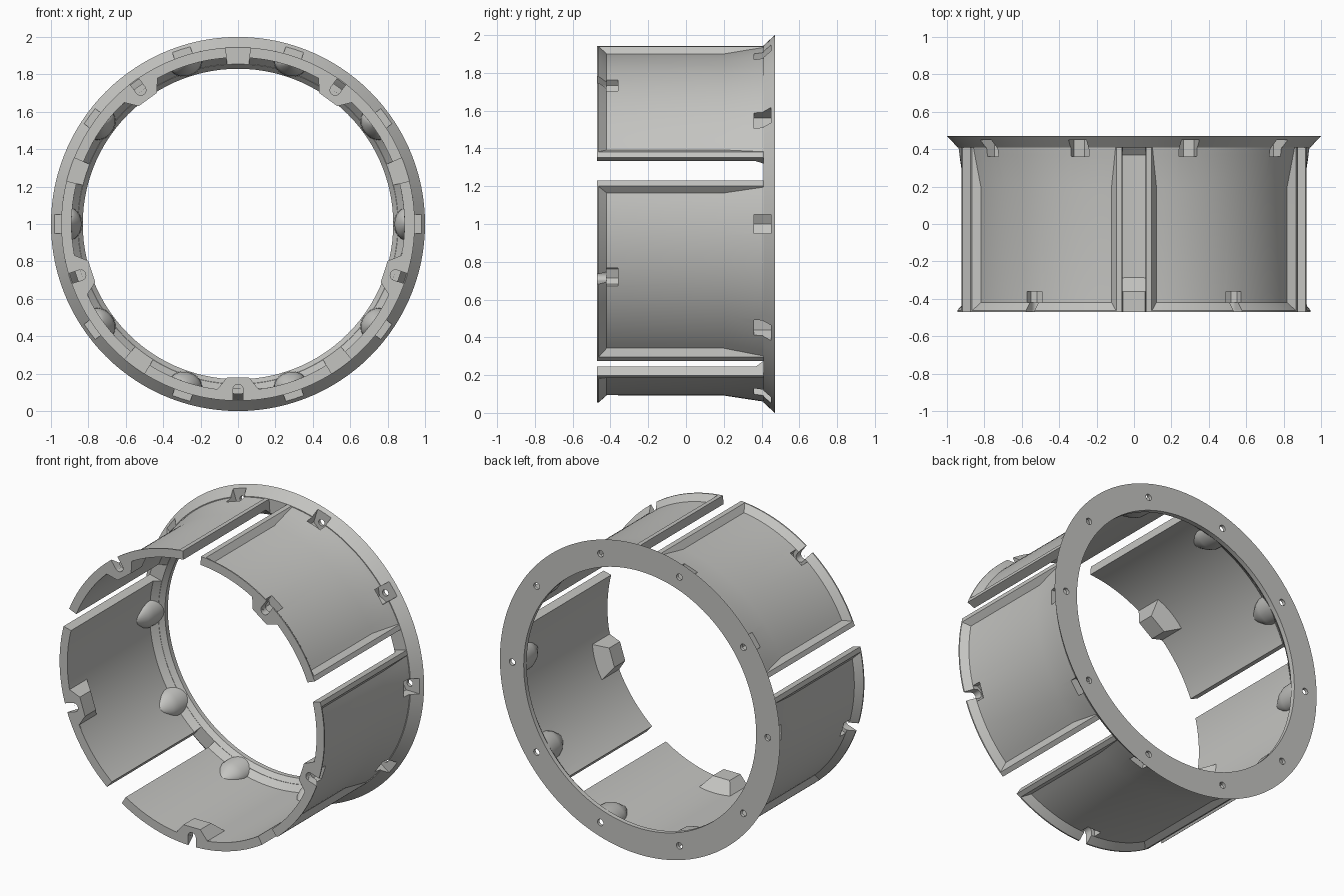
import bpy, bmesh, math
from math import radians, sin, cos, pi

if "Cube" in bpy.data.objects:
    bpy.data.objects.remove(bpy.data.objects["Cube"])

grey = bpy.data.materials.new("light_grey")
grey.diffuse_color = (0.55, 0.55, 0.53, 1)
grey.use_nodes = True
grey.node_tree.nodes["Principled BSDF"].inputs["Base Color"].default_value = grey.diffuse_color


def local(a, r, t, y):
    """Point at angle a round the ring: radius r, sideways t, depth y."""
    return (r * cos(a) - t * sin(a), y, 1 + r * sin(a) + t * cos(a))


def polar(a, r, y):
    return (r * cos(a), y, 1 + r * sin(a))


def make(name, bm, helper=False):
    bmesh.ops.recalc_face_normals(bm, faces=bm.faces)
    me = bpy.data.meshes.new(name)
    bm.to_mesh(me)
    bm.free()
    me.materials.append(grey)
    ob = bpy.data.objects.new(name, me)
    bpy.context.collection.objects.link(ob)
    ob.hide_render = helper
    return ob


def loft(name, rings, closed=False, helper=False):
    """Skin a list of equal point loops; cap the ends unless closed."""
    bm = bmesh.new()
    vs = [[bm.verts.new(p) for p in ring] for ring in rings]
    n = len(vs[0])
    for i in range(len(vs) if closed else len(vs) - 1):
        a, b = vs[i], vs[(i + 1) % len(vs)]
        for j in range(n):
            k = (j + 1) % n
            bm.faces.new((a[j], a[k], b[k], b[j]))
    if not closed:
        bm.faces.new(vs[0])
        bm.faces.new(vs[-1])
    return make(name, bm, helper)


def prism(name, a, outline, y0, y1):
    """Cutter: (r, t) outline pushed along y."""
    return loft(name, [[local(a, r, t, y) for r, t in outline] for y in (y0, y1)], helper=True)


def finish(ob, cutters):
    """Apply the cuts and smooth the curved faces."""
    for c in cutters:
        m = ob.modifiers.new("cut", "BOOLEAN")
        m.operation, m.solver, m.object = "DIFFERENCE", "EXACT", c
    if cutters:
        dg = bpy.context.evaluated_depsgraph_get()
        me = bpy.data.meshes.new_from_object(ob.evaluated_get(dg))
        ob.modifiers.clear()
        ob.data = me
    ob.data.shade_smooth()
    ob.data.set_sharp_from_angle(angle=radians(20))


HALF = 0.945 * radians(36) - 0.065   # half arc length of a wall panel
# rows of a panel: depth, outer radius of recess, inner radius, recess half width
ROWS = [(-0.47, 0.945, 0.89, HALF - 0.032),
        (-0.462, 0.945, 0.89, HALF - 0.032),
        (-0.42, 0.908, 0.89, HALF - 0.06),
        (0.20, 0.908, 0.89, HALF - 0.06),
        (0.37, 0.934, 0.89, HALF - 0.039),
        (0.412, 0.940, 0.855, HALF - 0.034)]


def wall_panel(name, a):
    """Curved wall with raised side ribs and a recessed outer face."""
    rings = []
    for y, ro, ri, lim in ROWS:
        inner = [(lim * (i / 12 - 1), ro) for i in range(25)]
        cols = [(-HALF, 0.945), (-HALF + 0.03, 0.945)] + inner \
            + [(HALF - 0.03, 0.945), (HALF, 0.945)]
        rings.append([polar(a + s / 0.945, r, y) for s, r in cols]
                     + [polar(a + s / 0.945, ri, y) for s, r in reversed(cols)])
    # quads for both ends, so the caps follow the curve
    bm = bmesh.new()
    vs = [[bm.verts.new(p) for p in ring] for ring in rings]
    n = len(vs[0])
    for p, q in zip(vs, vs[1:]):
        for j in range(n):
            k = (j + 1) % n
            bm.faces.new((p[j], p[k], q[k], q[j]))
    for ring in (vs[0], vs[-1]):
        for j in range(n // 2 - 1):
            bm.faces.new((ring[j], ring[j + 1], ring[n - 2 - j], ring[n - 1 - j]))
    return make(name, bm)


def outer_swell(name, a):
    """Half-round raised pad on the outside of a panel."""
    def outline(rad):
        pts = [(rad, -0.468)] + [(rad * cos(pi * i / 20), -0.43 + rad * sin(pi * i / 20))
                                 for i in range(21)] + [(-rad, -0.468)]
        return pts
    rings = []
    for r, rad, k in ((0.9, 0.2, 0.05), (0.9, 0.2, 0.5), (0.9, 0.2, 1), (0.908, 0.2, 1),
                      (0.942, 0.12, 1), (0.942, 0.12, 0.5), (0.942, 0.12, 0.05)):
        rings.append([polar(a + t * k / r, r, y) for t, y in outline(rad)])
    return loft(name, rings)


# Flange ring at the back
SECTION = [(0.83, 0.47), (1.0, 0.47), (0.945, 0.41), (0.855, 0.41), (0.83, 0.44)]
flange = loft("flange", [[polar(2 * pi * i / 120, r, y) for r, y in SECTION]
                         for i in range(120)], closed=True)

# Cutters for the flange: nut pocket and screw hole every 36 degrees
rear_cuts = []
for k in range(10):
    a = radians(36 * k)
    pocket = prism("pocket_cutter", a, [(1.05, 0.05), (0.885, 0.05), (0.86, 0),
                                        (0.885, -0.05), (1.05, -0.05)], 0.36, 0.45)
    hole = prism("hole_cutter", a, [(0.912 + 0.021 * cos(pi * i / 8), 0.021 * sin(pi * i / 8))
                                    for i in range(16)], 0.40, 0.5)
    rear_cuts.append((pocket, hole))

# Inner cone housings around the flange pockets
for k in range(10):
    a = radians(36 * k)
    rings = []
    for y, w, d in ((0.455, 0.09, 0.06), (0.34, 0.085, 0.056),
                    (0.30, 0.068, 0.043), (0.25, 0.03, 0.012), (0.235, 0.008, 0.002)):
        rings.append([local(a, 0.893 - d * sin(pi * i / 12) ** 1.2 if 0 < i < 12 else 0.893,
                            w * cos(pi * i / 12), y) for i in range(13)])
    finish(loft("cone_housing", rings), rear_cuts[k])

# Five wall panels with their front screw mounts
for k in range(5):
    a = radians(-90 + 72 * k)
    slot = prism("slot_cutter", a, [(1.05, 0.028), (0.885, 0.028)]
                 + [(0.885 - 0.028 * sin(pi * i / 10), 0.028 * cos(pi * i / 10))
                    for i in range(1, 10)]
                 + [(0.885, -0.028), (1.05, -0.028)], -0.5, -0.40)
    nut = prism("nut_cutter", a, [(1.05, 0.05), (0.87, 0.05), (0.85, 0.025),
                                  (0.85, -0.025), (0.87, -0.05), (1.05, -0.05)], -0.42, -0.36)
    front = [slot, nut]
    near = [rear_cuts[j][0] for j in range(10)
            if cos(radians(36 * j) - a) > cos(radians(20))]
    finish(wall_panel("wall_panel", a), front + near)
    finish(outer_swell("outer_swell", a), front)
    # tapered block inside the wall
    boss = loft("inner_boss", [[local(a, r, t, y) for t, y in
                                ((-w, -0.47), (w, -0.47), (w, y1), (-w, y1))]
                               for r, w, y1 in ((0.895, 0.12, -0.28), (0.822, 0.06, -0.36))])
    finish(boss, front)

finish(flange, [c for pair in rear_cuts for c in pair])

# Remove the used cutters
for ob in list(bpy.data.objects):
    if ob.name.split(".")[0].endswith("_cutter"):
        bpy.data.objects.remove(ob)
